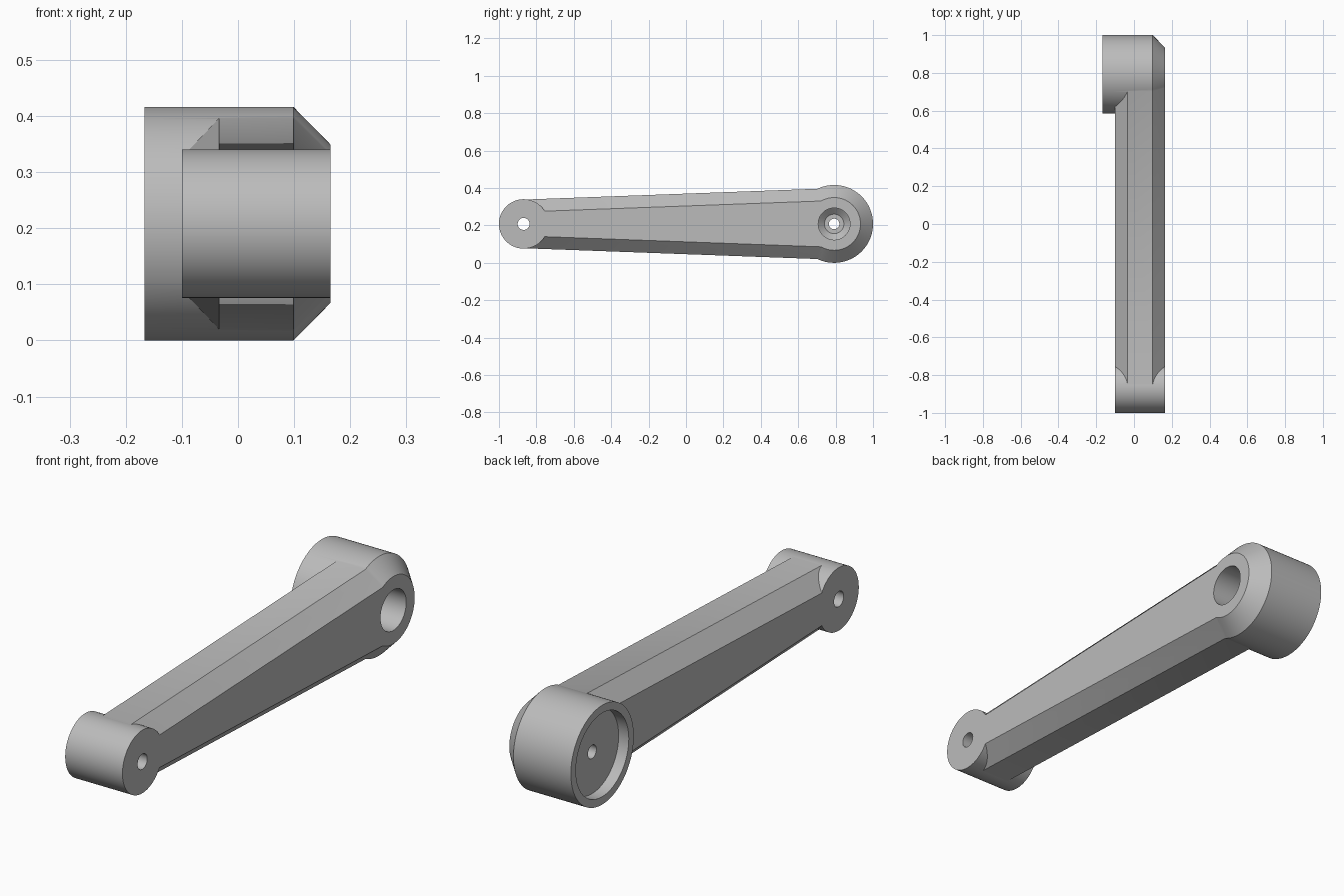
import bpy, bmesh, math

cube = bpy.data.objects.get("Cube")
if cube:
    bpy.data.objects.remove(cube, do_unlink=True)

MID_Z = 0.208
HUB_Y, TIP_Y = 0.792, -0.868
BACK, FRONT, CHAMFER = -0.1, 0.165, 0.066

grey = bpy.data.materials.new("plain grey")
grey.use_nodes = True
colour = (0.5, 0.5, 0.5, 1)
grey.diffuse_color = colour
grey.node_tree.nodes["Principled BSDF"].inputs["Base Color"].default_value = colour


def loft(name, rings):
    """Solid skinned through matching rings of points, capped at both ends."""
    bm = bmesh.new()
    loops = [[bm.verts.new(p) for p in ring] for ring in rings]
    n = len(loops[0])
    for a, b in zip(loops, loops[1:]):
        for i in range(n):
            j = (i + 1) % n
            bm.faces.new((a[i], a[j], b[j], b[i]))
    bm.faces.new(loops[0])
    bm.faces.new(loops[-1])
    bmesh.ops.recalc_face_normals(bm, faces=bm.faces)
    mesh = bpy.data.meshes.new(name)
    bm.to_mesh(mesh)
    bm.free()
    mesh.materials.append(grey)
    obj = bpy.data.objects.new(name, mesh)
    bpy.context.collection.objects.link(obj)
    return obj


def turned(name, y, profile, sides=96):
    """Solid turned about an axis along x, from (x, radius) pairs."""
    angles = [math.tau * i / sides for i in range(sides)]
    return loft(name, [[(x, y + r * math.cos(a), MID_Z + r * math.sin(a))
                        for a in angles] for x, r in profile])


def combine(target, tool, operation):
    mod = target.modifiers.new(operation.lower(), "BOOLEAN")
    mod.operation, mod.object, mod.solver = operation, tool, "EXACT"
    bpy.context.view_layer.objects.active = target
    bpy.ops.object.modifier_apply(modifier=mod.name)
    bpy.data.objects.remove(tool, do_unlink=True)


def arm_section(y, half):
    """Rectangle with four chamfered corners."""
    inner = half - CHAMFER
    upper = [(BACK, inner), (BACK + CHAMFER, half), (FRONT - CHAMFER, half), (FRONT, inner)]
    lower = [(x, -h) for x, h in reversed(upper)]
    return [(x, y, MID_Z + h) for x, h in upper + lower]


# Tapered arm with a boss at each end
crank = loft("crank_arm", [arm_section(TIP_Y, 0.13), arm_section(HUB_Y, 0.191)])
combine(crank, turned("tip_boss", TIP_Y, [(BACK, 0.132), (FRONT, 0.132)]), "UNION")
combine(crank, turned("hub_boss", HUB_Y, [(-0.167, 0.208), (FRONT - CHAMFER, 0.208),
                                          (FRONT, 0.141)]), "UNION")

# Holes through both bosses, the recess behind the hub and the bore in front
cutters = [
    turned("tip_hole", TIP_Y, [(-0.3, 0.032), (0.3, 0.032)], 48),
    turned("hub_hole", HUB_Y, [(-0.3, 0.028), (0.3, 0.028)], 48),
    turned("hub_recess", HUB_Y, [(-0.3, 0.175), (-0.12, 0.175)]),
    turned("hub_bore", HUB_Y, [(0, 0.052), (0.03, 0.085), (0.3, 0.085)]),
]
for cutter in cutters:
    combine(crank, cutter, "DIFFERENCE")

# Smooth round walls, crisp edges
bpy.ops.object.select_all(action="DESELECT")
crank.select_set(True)
bpy.context.view_layer.objects.active = crank
bpy.ops.object.shade_smooth_by_angle(angle=math.radians(25))
